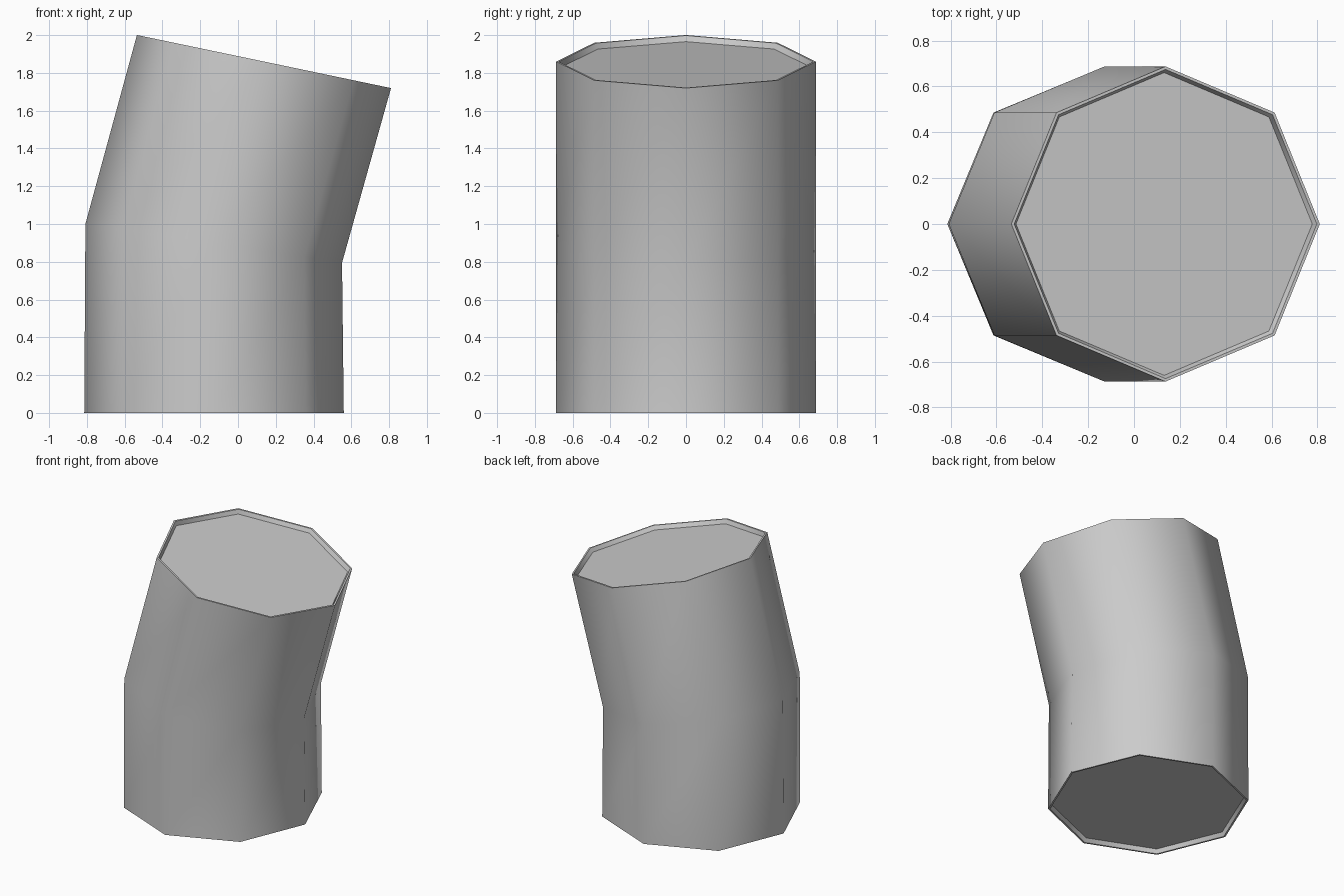
import bpy
import bmesh
import math
from mathutils import Matrix, Vector

cube = bpy.data.objects.get("Cube")
if cube:
    bpy.data.objects.remove(cube, do_unlink=True)

SIDES = 8
RADIUS = 0.687
RIM = 0.674      # inner edge of the thin rim
CAP = 0.66       # recessed end plate
RECESS = 0.03

grey = bpy.data.materials.new("light grey")
grey.use_nodes = True
colour = (0.6, 0.6, 0.6, 1)
grey.diffuse_color = colour
grey.node_tree.nodes["Principled BSDF"].inputs["Base Color"].default_value = colour


def add_ring(bm, centre, tilt, radius, depth=0):
    """Octagon leaning towards +x, shifted along its own axis by depth."""
    place = Matrix.Translation(centre) @ Matrix.Rotation(tilt, 4, 'Y')
    ring = []
    for i in range(SIDES):
        a = math.tau * i / SIDES
        point = Vector((radius * math.cos(a), radius * math.sin(a), depth))
        ring.append(bm.verts.new(place @ point))
    return ring


# Stations along the bent pipe
base = (Vector((-0.127, 0, 0)), 0)
elbow = (Vector((-0.1285, 0, 0.8975)), math.radians(8.6))
mouth = (Vector((0.1375, 0, 1.86)), math.radians(11.8))

bm = bmesh.new()
rings = [
    add_ring(bm, *base, CAP, RECESS),
    add_ring(bm, *base, RIM),
    add_ring(bm, *base, RADIUS),
    add_ring(bm, *elbow, RADIUS),
    add_ring(bm, *mouth, RADIUS),
    add_ring(bm, *mouth, RIM),
    add_ring(bm, *mouth, CAP, -RECESS),
]

# Walls and rims, then the two recessed end plates
for low, high in zip(rings, rings[1:]):
    for i in range(SIDES):
        j = (i + 1) % SIDES
        bm.faces.new((low[i], low[j], high[j], high[i]))
bm.faces.new(rings[0][::-1])
bm.faces.new(rings[-1])
bmesh.ops.recalc_face_normals(bm, faces=bm.faces[:])

mesh = bpy.data.meshes.new("bent_pipe")
bm.to_mesh(mesh)
bm.free()
mesh.materials.append(grey)
pipe = bpy.data.objects.new("bent_pipe", mesh)
bpy.context.collection.objects.link(pipe)

# Smooth round the walls, crisp at the rims
bpy.ops.object.select_all(action='DESELECT')
pipe.select_set(True)
bpy.context.view_layer.objects.active = pipe
bpy.ops.object.shade_smooth_by_angle(angle=math.radians(55))
